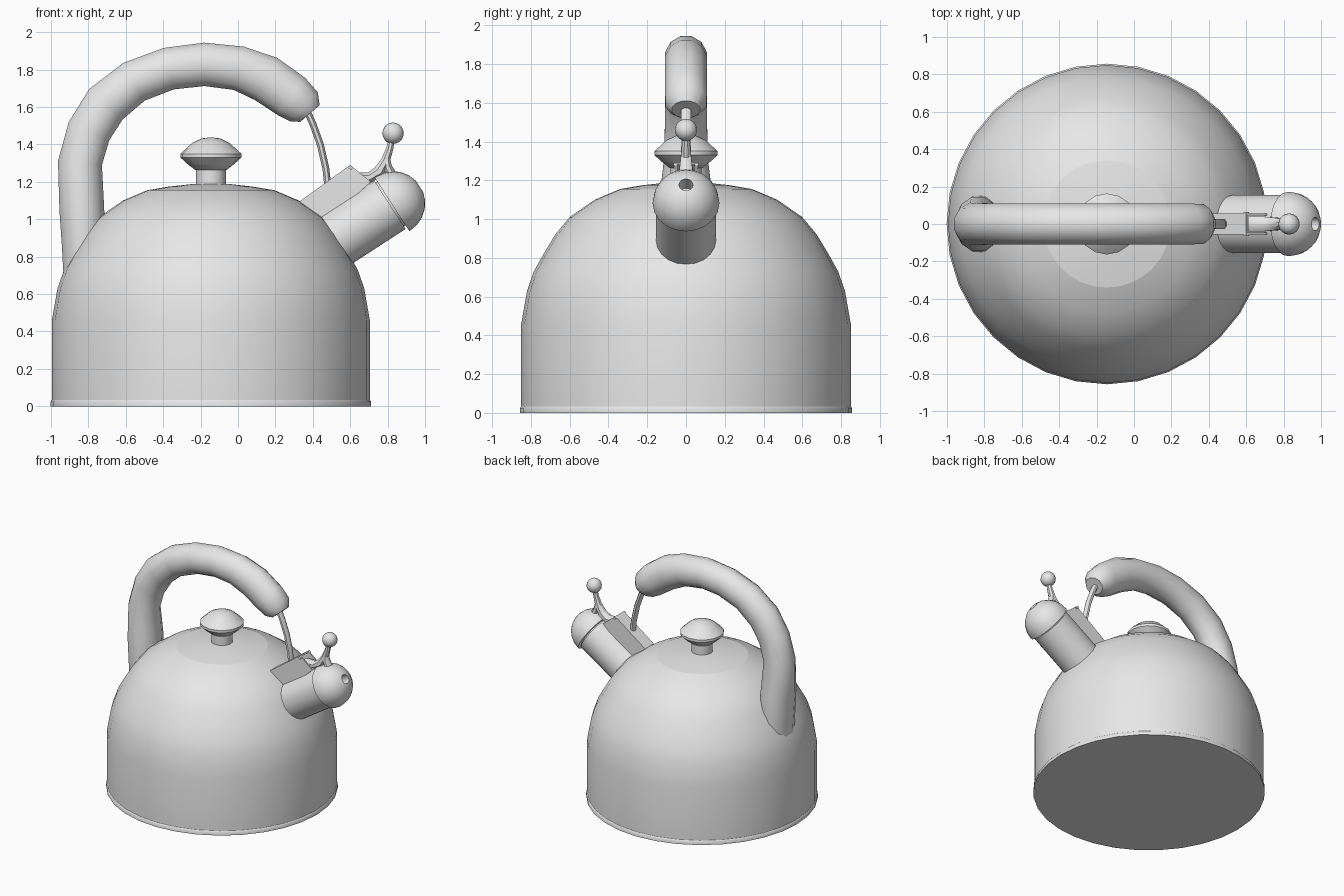
import bpy
import bmesh
import math
from mathutils import Matrix, Vector

cube = bpy.data.objects.get("Cube")
if cube:
    bpy.data.objects.remove(cube, do_unlink=True)

metal = bpy.data.materials.new("grey_metal")
metal.use_nodes = True
grey = (0.8, 0.8, 0.8, 1)
metal.diffuse_color = grey
metal.node_tree.nodes["Principled BSDF"].inputs["Base Color"].default_value = grey

BODY_X = -0.145
TILT = math.radians(57)


def finish(name, bm, matrix=Matrix(), angle=40):
    bmesh.ops.remove_doubles(bm, verts=bm.verts, dist=0.0005)
    bmesh.ops.recalc_face_normals(bm, faces=bm.faces)
    bm.transform(matrix)
    mesh = bpy.data.meshes.new(name)
    bm.to_mesh(mesh)
    bm.free()
    mesh.materials.append(metal)
    mesh.shade_smooth()
    mesh.set_sharp_from_angle(angle=math.radians(angle))
    obj = bpy.data.objects.new(name, mesh)
    bpy.context.collection.objects.link(obj)
    return obj


def bridge(bm, rings):
    """Join rings of vertices with quads."""
    for a, b in zip(rings, rings[1:]):
        n = len(a)
        for i in range(n):
            j = (i + 1) % n
            bm.faces.new((a[i], a[j], b[j], b[i]))


def lathe(name, profile, sides, matrix, angle=40):
    """Revolve (radius, height) points about local z."""
    bm = bmesh.new()
    pts = [bm.verts.new((r, 0, z)) for r, z in profile]
    edges = [bm.edges.new(pair) for pair in zip(pts, pts[1:])]
    bmesh.ops.spin(bm, geom=pts + edges, axis=(0, 0, 1), cent=(0, 0, 0),
                   angle=math.tau, steps=sides, use_duplicate=False)
    bmesh.ops.dissolve_degenerate(bm, dist=0.0005, edges=bm.edges)
    return finish(name, bm, matrix, angle)


def sweep(name, rows, sides):
    """Tube along (x, z, in-plane radius, y radius) rows."""
    bm = bmesh.new()
    rings = []
    for k, (x, z, rn, ry) in enumerate(rows):
        a, b = rows[max(k - 1, 0)], rows[min(k + 1, len(rows) - 1)]
        tangent = Vector((b[0] - a[0], 0, b[1] - a[1])).normalized()
        normal = Vector((-tangent.z, 0, tangent.x))
        ring = []
        for i in range(sides):
            t = math.tau * (i + 0.5) / sides
            p = Vector((x, 0, z)) + normal * rn * math.cos(t)
            ring.append(bm.verts.new(p + Vector((0, ry * math.sin(t), 0))))
        rings.append(ring)
    bridge(bm, rings)
    bm.faces.new(rings[0])
    bm.faces.new(rings[-1])
    return finish(name, bm)


def plate(name, outline, y0, y1):
    """Extrude an xz outline from y0 to y1."""
    bm = bmesh.new()
    rings = [[bm.verts.new((x, y, z)) for x, z in outline] for y in (y0, y1)]
    bridge(bm, rings)
    bm.faces.new(rings[0])
    bm.faces.new(rings[1])
    return finish(name, bm)


# Body, base rim and lid
centre = Matrix.Translation((BODY_X, 0, 0))
lathe("body", [(0.85, 0.02), (0.85, 0.46), (0.82, 0.63), (0.785, 0.73),
               (0.735, 0.82), (0.675, 0.92), (0.6, 1.01), (0.47, 1.1),
               (0.34, 1.155)], 32, centre)
lathe("base_rim", [(0, 0), (0.857, 0), (0.857, 0.025), (0.85, 0.034)], 32, centre)
lathe("lid", [(0.34, 1.155), (0.22, 1.175), (0.1, 1.188), (0, 1.19)], 32, centre)

# Knob on its stem
lathe("knob_stem", [(0.08, 1.17), (0.08, 1.28)], 16, centre)
lathe("knob", [(0, 1.262), (0.085, 1.264), (0.125, 1.295), (0.163, 1.33),
               (0.163, 1.35), (0.1, 1.408), (0.05, 1.432), (0, 1.438)], 16, centre)

# Handle and its thin front rod
sweep("handle", [
    (-0.82, 0.66, 0.115, 0.15), (-0.825, 0.85, 0.12, 0.155),
    (-0.835, 1.05, 0.124, 0.15), (-0.845, 1.3, 0.122, 0.118),
    (-0.797, 1.47, 0.123, 0.113), (-0.706, 1.615, 0.125, 0.113),
    (-0.556, 1.735, 0.12, 0.113), (-0.37, 1.805, 0.118, 0.113),
    (-0.18, 1.828, 0.12, 0.113), (0.005, 1.807, 0.123, 0.113),
    (0.15, 1.75, 0.132, 0.113), (0.285, 1.657, 0.128, 0.113),
    (0.355, 1.6, 0.11, 0.11), (0.385, 1.565, 0.07, 0.075)], 12)
sweep("handle_rod", [
    (0.36, 1.6, 0.02, 0.028), (0.4, 1.51, 0.02, 0.028),
    (0.44, 1.4, 0.02, 0.028), (0.47, 1.27, 0.02, 0.028),
    (0.49, 1.08, 0.02, 0.028)], 8)

# Spout with its domed cap
turn = Matrix.Rotation(TILT, 4, "Y")
lathe("spout", [(0, -0.45), (0.155, -0.45), (0.155, 0), (0.14, 0), (0.14, 0.03)],
      20, Matrix.Translation((0.812, 0, 1.078)) @ turn)
dome = [(0.172 * math.cos(t), 0.172 * math.sin(t))
        for t in (math.radians(15.5 * i) for i in range(6))]
cap = [(0, -0.008), (0.172, -0.008)] + dome + [(0.036, 0.168), (0.036, 0.08), (0, 0.08)]
lathe("spout_cap", cap, 20, Matrix.Translation((0.829, 0, 1.085)) @ turn)

# Folded bracket above the spout
side = [(0.33, 1.096), (0.6, 1.29), (0.71, 1.2), (0.47, 0.98)]
for label, s in (("left", 1), ("right", -1)):
    plate("bracket_side_" + label, side, s * 0.046, s * 0.056)
    plate("bracket_tab_" + label,
          [(0.6, 1.29), (0.615, 1.277), (0.605, 1.262), (0.585, 1.277)],
          s * 0.046, s * 0.065)
plate("bracket_top", [(0.33, 1.096), (0.6, 1.29), (0.607, 1.281), (0.337, 1.086)],
      -0.056, 0.056)

# Cap lever with a ball on the end
sweep("lever", [
    (0.61, 1.225, 0.025, 0.044), (0.7, 1.222, 0.03, 0.042),
    (0.755, 1.255, 0.035, 0.037), (0.79, 1.315, 0.026, 0.03),
    (0.812, 1.38, 0.02, 0.023), (0.826, 1.45, 0.018, 0.02)], 8)
sweep("lever_foot", [(0.795, 1.33, 0.018, 0.028), (0.8, 1.28, 0.025, 0.034),
                     (0.83, 1.22, 0.03, 0.038)], 8)
bm = bmesh.new()
bmesh.ops.create_uvsphere(bm, u_segments=16, v_segments=10, radius=0.057)
finish("lever_ball", bm, Matrix.Translation((0.829, 0, 1.46)))
